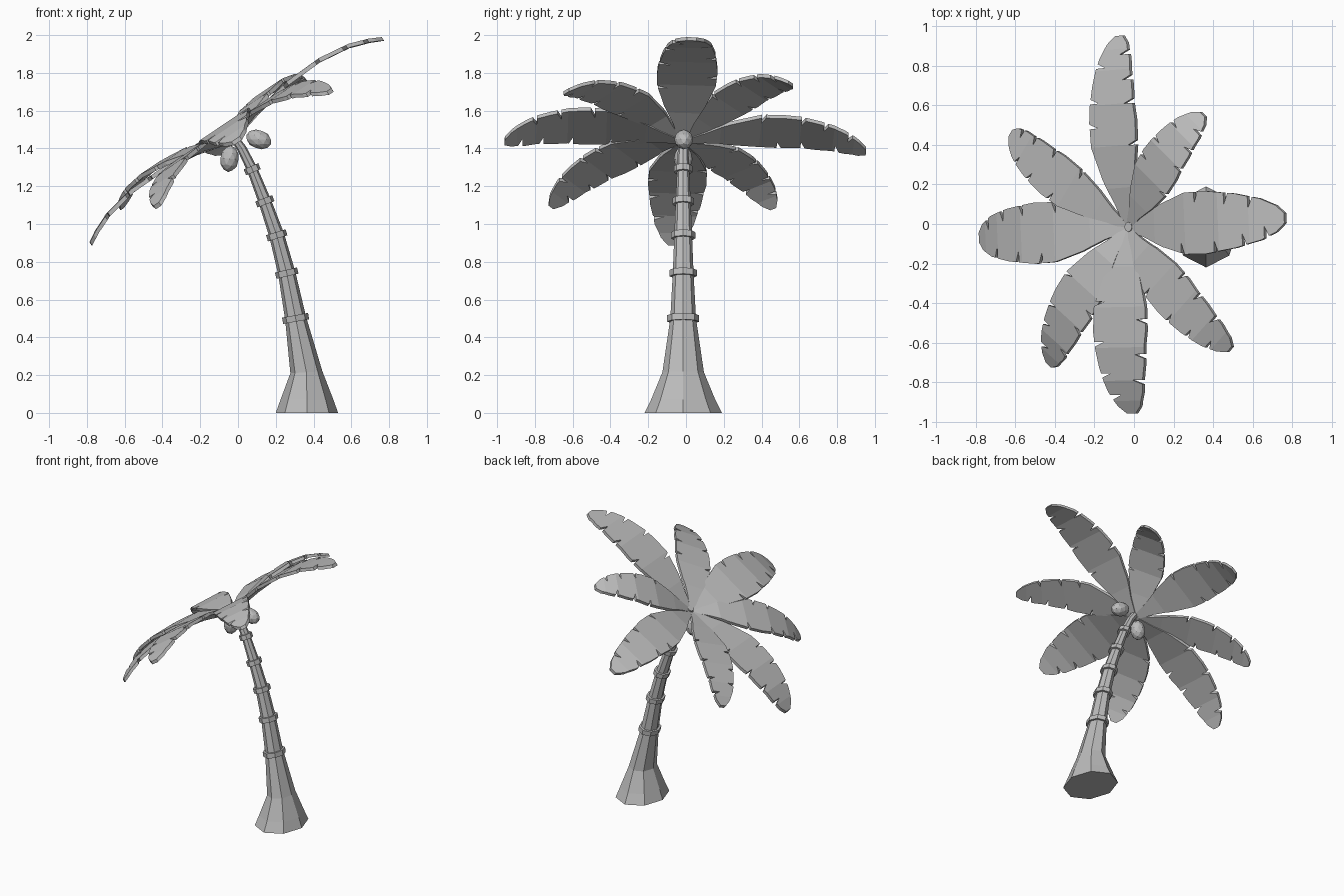
import bpy, bmesh, math
from mathutils import Matrix, Vector

if "Cube" in bpy.data.objects:
    bpy.data.objects.remove(bpy.data.objects["Cube"])

grey = bpy.data.materials.new("plain grey")
grey.diffuse_color = (0.5, 0.5, 0.5, 1)
grey.use_nodes = True
grey.node_tree.nodes["Principled BSDF"].inputs["Base Color"].default_value = grey.diffuse_color


def finish(name, bm):
    bmesh.ops.recalc_face_normals(bm, faces=bm.faces)
    me = bpy.data.meshes.new(name)
    bm.to_mesh(me)
    bm.free()
    me.materials.append(grey)
    ob = bpy.data.objects.new(name, me)
    bpy.context.collection.objects.link(ob)
    return ob


def loft(name, stations):
    """Eight-sided tube through (x, z, radius_x, radius_y, lean) stations."""
    bm = bmesh.new()
    rings = []
    for x, z, rx, ry, lean in stations:
        ring = []
        for i in range(8):
            a = i * math.pi / 4
            u = rx * math.cos(a)
            ring.append(bm.verts.new((x + u * math.cos(lean), -0.015 + ry * math.sin(a),
                                      z + u * math.sin(lean))))
        rings.append(ring)
    for a, b in zip(rings, rings[1:]):
        for i in range(8):
            j = (i + 1) % 8
            bm.faces.new((a[i], a[j], b[j], b[i]))
    bm.faces.new(rings[0])
    bm.faces.new(rings[-1])
    return finish(name, bm)


# Trunk: flared foot, leaning and tapering to the crown
knots = [(0.305, 0.50, 0.056, 0.068, 0.18), (0.258, 0.74, 0.046, 0.055, 0.23),
         (0.205, 0.94, 0.040, 0.047, 0.30), (0.142, 1.12, 0.034, 0.040, 0.36),
         (0.075, 1.29, 0.028, 0.032, 0.40)]
loft("trunk", [(0.365, 0, 0.165, 0.205, 0), (0.365, 0.07, 0.14, 0.17, 0),
               (0.362, 0.215, 0.085, 0.11, 0.06)] + knots
     + [(0.02, 1.40, 0.025, 0.028, 0.45), (-0.03, 1.47, 0.022, 0.025, 0.5)])

# Raised rings around the trunk
for n, (x, z, rx, ry, lean) in enumerate(knots):
    dx, dz = -0.017 * math.sin(lean), 0.017 * math.cos(lean)
    rx, ry = rx + 0.014, ry + 0.017
    loft(f"trunk_ring_{n + 1}", [(x - dx, z - dz, rx, ry, lean), (x + dx, z + dz, rx, ry, lean)])

# Crown frame, tilted up towards +x
crown = Matrix.Translation((-0.04, -0.02, 1.46)) @ Matrix.Rotation(math.radians(-34), 4, 'Y')

WIDTH = [(0, 0.12), (0.12, 0.34), (0.25, 0.68), (0.42, 0.98), (0.55, 1.0), (0.74, 0.86),
         (0.88, 0.66), (0.96, 0.42), (1.0, 0.16)]
ARCH = [(0, -0.02), (0.2, 0.03), (0.42, 0.06), (0.64, 0.06), (0.82, 0.03), (0.93, -0.01), (1.0, -0.045)]


def lerp(table, t):
    for (a, p), (b, q) in zip(table, table[1:]):
        if t <= b:
            return p + (q - p) * (t - a) / (b - a)
    return table[-1][1]


def side(length, half, sign, notches):
    """Edge of a leaf from root to tip, with torn notches cut in."""
    pts = [(t, w) for t, w in WIDTH]
    for t in notches:
        w = lerp(WIDTH, t)
        pts = [p for p in pts if abs(p[0] - t) > 0.02]
        pts += [(t - 0.012, lerp(WIDTH, t - 0.012)), (t - 0.011, w - 0.36),
                (t + 0.012, lerp(WIDTH, t + 0.012))]
    return [(t * length, sign * w * half) for t, w in sorted(pts, key=lambda p: p[0])]


def leaf(name, angle, length, half, tip_shift, n):
    bm = bmesh.new()
    s = 0.015 * (n % 3)
    outline = (side(length, half, 1, (0.5 + s, 0.69 - s, 0.83 + s / 2))
               + side(length, half, -1, (0.40 + s, 0.62 + s, 0.79 - s / 2, 0.91))[::-1])
    bm.faces.new([bm.verts.new((x, y, 0)) for x, y in outline])
    # bend lines across the blade
    for t, _ in ARCH[1:-1]:
        bmesh.ops.bisect_plane(bm, geom=bm.verts[:] + bm.edges[:] + bm.faces[:],
                               plane_co=(t * length, 0, 0), plane_no=(1, 0, 0))
    for v in bm.verts:
        t = v.co.x / length
        v.co.z = lerp(ARCH, t) + tip_shift * max(0, t - 0.2) / 0.8
    # thickness
    top = bmesh.ops.extrude_face_region(bm, geom=bm.faces[:])
    for v in top["geom"]:
        if isinstance(v, bmesh.types.BMVert):
            v.co.z += 0.022
    bm.transform(crown @ Matrix.Rotation(math.radians(angle), 4, 'Z')
                 @ Matrix.Translation((0.01, 0, -0.011)))
    finish(name, bm)


# Eight leaves: direction, length, half width, tip height change
for n, spec in enumerate([(3, 0.95, 0.16, 0.025), (50, 0.74, 0.125, 0.06),
                          (94, 0.965, 0.14, 0.0), (145, 0.83, 0.12, 0.06),
                          (183, 0.92, 0.155, -0.01), (233, 0.86, 0.13, -0.04),
                          (271, 0.93, 0.16, 0.01), (313, 0.83, 0.125, -0.05)]):
    leaf(f"leaf_{n + 1}", *spec, n)

# Two coconuts hanging under the crown
for n, (loc, tilt) in enumerate([((-0.045, -0.015, 1.345), 0.1), ((0.11, -0.012, 1.448), 1.9)]):
    bm = bmesh.new()
    bmesh.ops.create_icosphere(bm, subdivisions=2, radius=1.0)
    bm.transform(Matrix.Translation(loc) @ Matrix.Rotation(tilt, 4, 'Y')
                 @ Matrix.Diagonal((0.05, 0.05, 0.07, 1)))
    finish(f"coconut_{n + 1}", bm)
